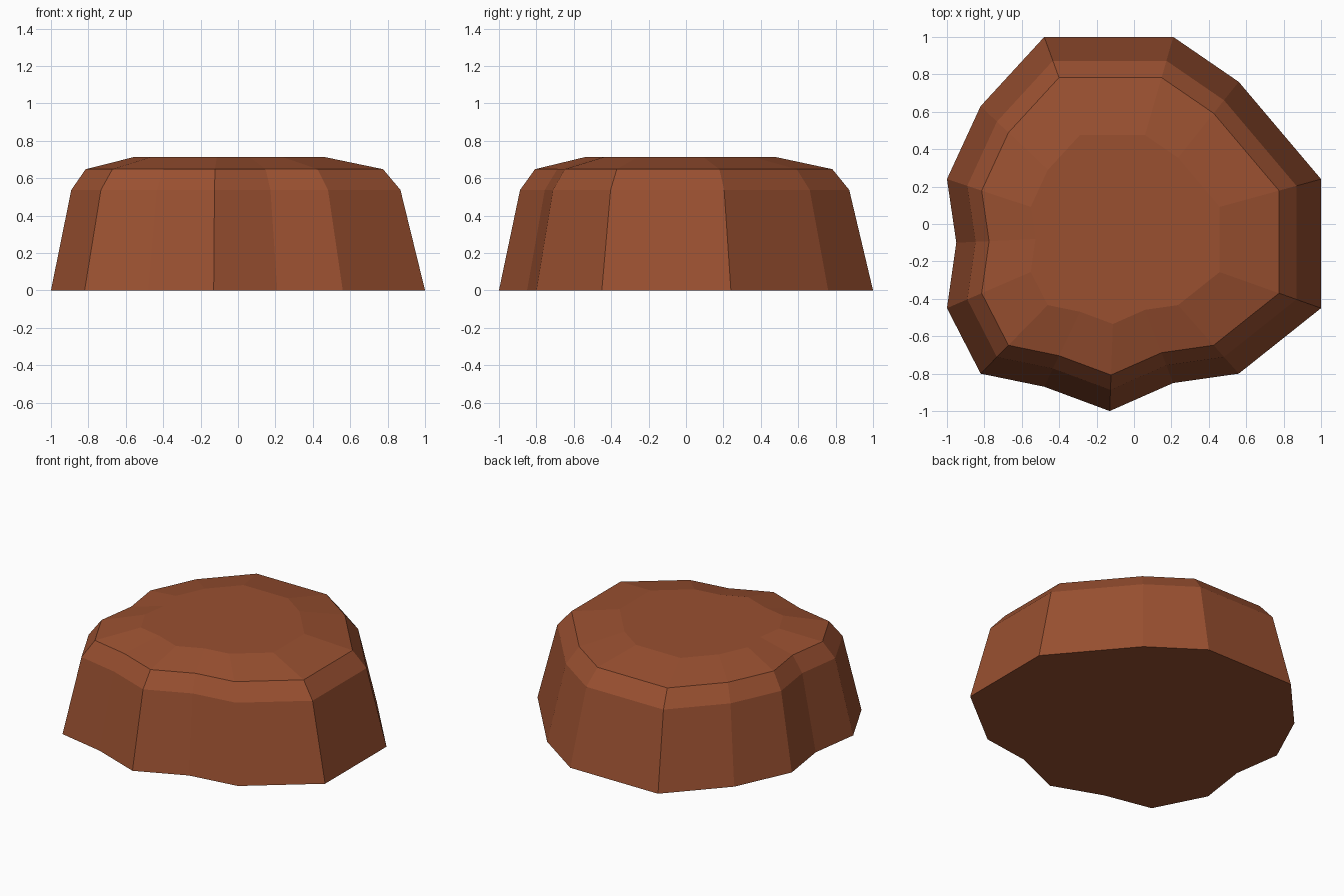
import bpy, bmesh

if "Cube" in bpy.data.objects:
    bpy.data.objects.remove(bpy.data.objects["Cube"])

# Irregular footprint, counterclockwise
outline = [(1.0, 0.24), (0.56, 0.76), (0.21, 1.0), (-0.48, 1.0), (-0.82, 0.63),
           (-1.0, 0.24), (-0.95, -0.10), (-1.0, -0.45), (-0.82, -0.80),
           (-0.48, -0.87), (-0.13, -1.0), (0.21, -0.85), (0.56, -0.80), (1.0, -0.45)]
# Height and scale of each ring, shrinking towards a shared centre
levels = [(0.0, 1.0), (0.537, 0.88), (0.648, 0.795), (0.714, 0.505)]
cx, cy = -0.095, -0.06

bm = bmesh.new()
rings = [[bm.verts.new((cx + (x - cx) * s, cy + (y - cy) * s, z)) for x, y in outline]
         for z, s in levels]

# Sloping sides and rounded shoulder
n = len(outline)
for low, high in zip(rings, rings[1:]):
    for i in range(n):
        j = (i + 1) % n
        bm.faces.new((low[i], low[j], high[j], high[i]))

# Flat top and underside
bm.faces.new(rings[-1])
bm.faces.new(rings[0][::-1])

mesh = bpy.data.meshes.new("rock_mound")
bm.to_mesh(mesh)
bm.free()
rock = bpy.data.objects.new("rock_mound", mesh)
bpy.context.collection.objects.link(rock)

# Red-brown stone
mat = bpy.data.materials.new("red_brown_stone")
mat.diffuse_color = (0.32, 0.08, 0.03, 1)
mat.use_nodes = True
mat.node_tree.nodes["Principled BSDF"].inputs["Base Color"].default_value = mat.diffuse_color
mesh.materials.append(mat)
